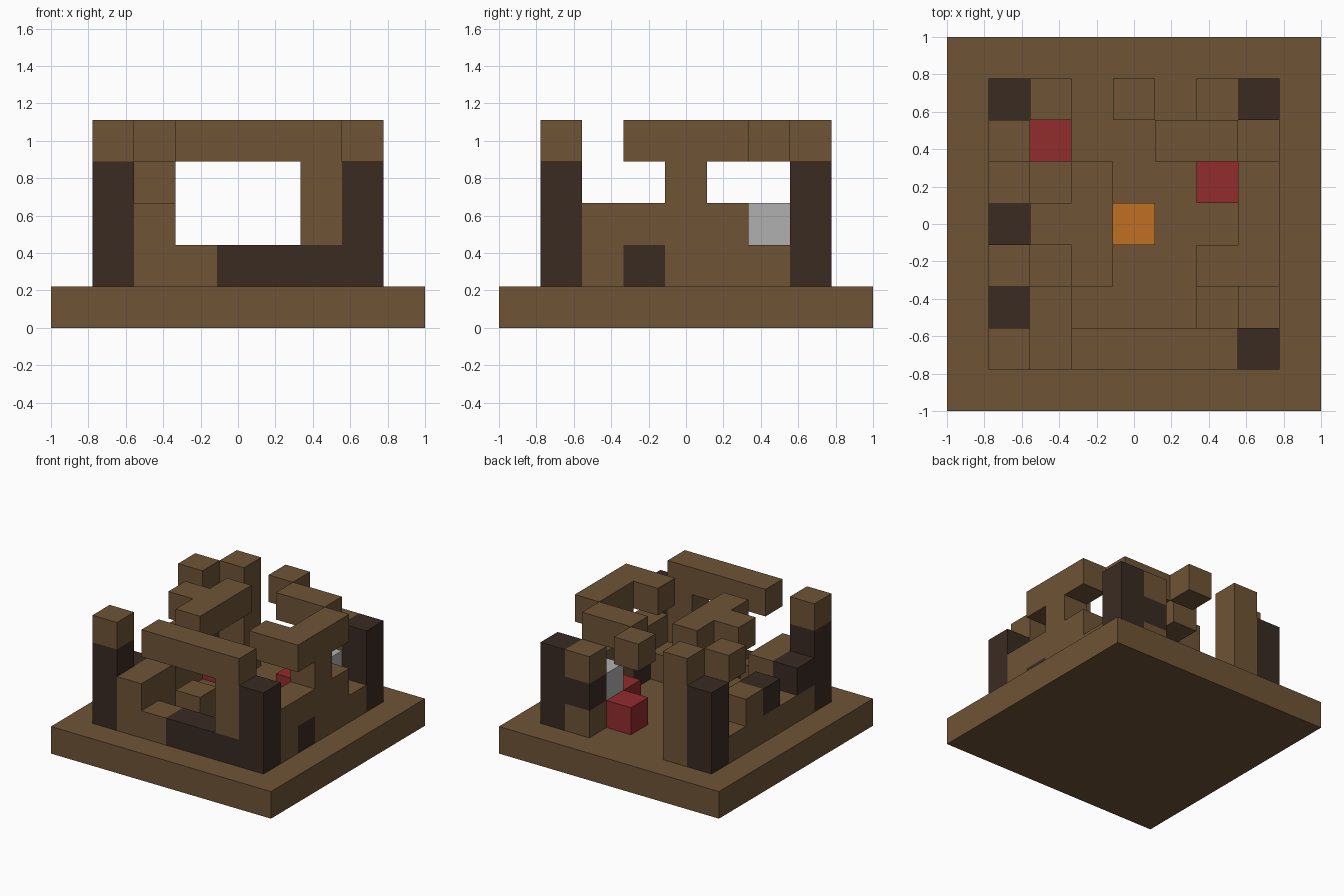
import bpy, bmesh
from mathutils import Vector

if "Cube" in bpy.data.objects:
    bpy.data.objects.remove(bpy.data.objects["Cube"], do_unlink=True)

N = 9             # blocks along each side of the base
S = 2 / N         # block size


def material(name, r, g, b):
    mat = bpy.data.materials.new(name)
    mat.use_nodes = True
    mat.diffuse_color = (r, g, b, 1)
    mat.node_tree.nodes["Principled BSDF"].inputs["Base Color"].default_value = (r, g, b, 1)
    return mat


plank = material("plank brown", 0.156, 0.087, 0.036)
log = material("dark log", 0.042, 0.024, 0.016)
red = material("red", 0.287, 0.025, 0.027)
orange = material("orange", 0.53, 0.162, 0.016)
grey = material("light grey", 0.434, 0.434, 0.434)

blocks = {}       # grid cell -> part name
parts = {}        # part name -> material


def fill(name, mat, x, y, z):
    """Fill a run of blocks; each axis is one index or a (first, last) pair."""
    spans = [range(a[0], a[1] + 1) if isinstance(a, tuple) else (a,) for a in (x, y, z)]
    parts[name] = mat
    for i in spans[0]:
        for j in spans[1]:
            for k in spans[2]:
                blocks[i, j, k] = name


fill("base", plank, (0, 8), (0, 8), 0)

# Corner posts
for name, x, y in (("front_right_post", 1, 1), ("front_left_post", 7, 1),
                   ("back_right_post", 1, 7), ("back_left_post", 7, 7)):
    fill(name, log, x, y, (1, 3))
fill("front_post_cap", plank, 1, 1, 4)

# Front wall with its large opening
fill("front_wall", plank, 2, (1, 2), (1, 2))
fill("front_wall", plank, 3, 1, 1)
fill("front_sill", log, (4, 6), 1, 1)
fill("front_pillar", plank, 6, 1, (2, 3))
fill("front_beam", plank, (3, 6), 1, 4)

# Left wall with its raised roof edge
fill("left_wall", plank, 7, 2, (1, 2))
fill("left_wall", plank, 7, 3, 2)
fill("left_wall", plank, 7, 4, (1, 3))
fill("left_wall", plank, 7, 5, (1, 2))
fill("left_wall", plank, 7, 6, 1)
fill("left_wall_log", log, 7, 3, 1)
fill("left_step", plank, 6, 2, 1)
fill("left_roof_edge", plank, 7, (3, 5), 4)
fill("left_roof_edge", plank, 6, 3, 4)

# Right wall
fill("right_wall", plank, 1, (2, 6), 1)
fill("right_wall", plank, 1, 5, 2)
fill("right_wall_logs", log, 1, 2, 2)
fill("right_wall_logs", log, 1, 4, 2)
fill("right_roof_block", plank, 1, 6, 4)

# Back wall
fill("back_column", plank, 2, 7, (1, 4))
fill("back_wall", plank, 6, 7, 1)
fill("back_wall", plank, 6, 7, 3)
fill("back_wall_log", log, 6, 7, 2)
fill("back_roof_block", plank, 4, 7, 4)
fill("back_roof_beam", plank, (5, 6), 6, 4)

# Remains of the roof in the middle
fill("middle_roof", plank, 3, (3, 5), 4)
fill("middle_roof", plank, 2, 4, 4)

# Furnishings inside
fill("inner_block", plank, 3, 3, 1)
fill("shelf_block", plank, 6, 6, 1)
fill("grey_block", grey, 6, 6, 2)
fill("orange_block", orange, 4, 4, 1)
for x, y in ((2, 6), (5, 6), (6, 5)):
    fill("red_blocks", red, x, y, 1)

# Build each part from the exposed sides of its blocks
for name, mat in parts.items():
    bm = bmesh.new()
    corners = {}

    def corner(p):
        key = tuple(p)
        if key not in corners:
            corners[key] = bm.verts.new(Vector(p) * S - Vector((1, 1, 0)))
        return corners[key]

    for cell in [c for c, owner in blocks.items() if owner == name]:
        for axis in range(3):
            u, v = (axis + 1) % 3, (axis + 2) % 3
            for side in (0, 1):
                beside = list(cell)
                beside[axis] += 2 * side - 1
                if tuple(beside) in blocks:
                    continue
                loop = []
                for du, dv in ((0, 0), (1, 0), (1, 1), (0, 1)):
                    p = list(cell)
                    p[axis] += side
                    p[u] += du
                    p[v] += dv
                    loop.append(corner(p))
                bm.faces.new(loop if side else loop[::-1])
    mesh = bpy.data.meshes.new(name)
    bm.to_mesh(mesh)
    bm.free()
    mesh.materials.append(mat)
    bpy.context.scene.collection.objects.link(bpy.data.objects.new(name, mesh))
